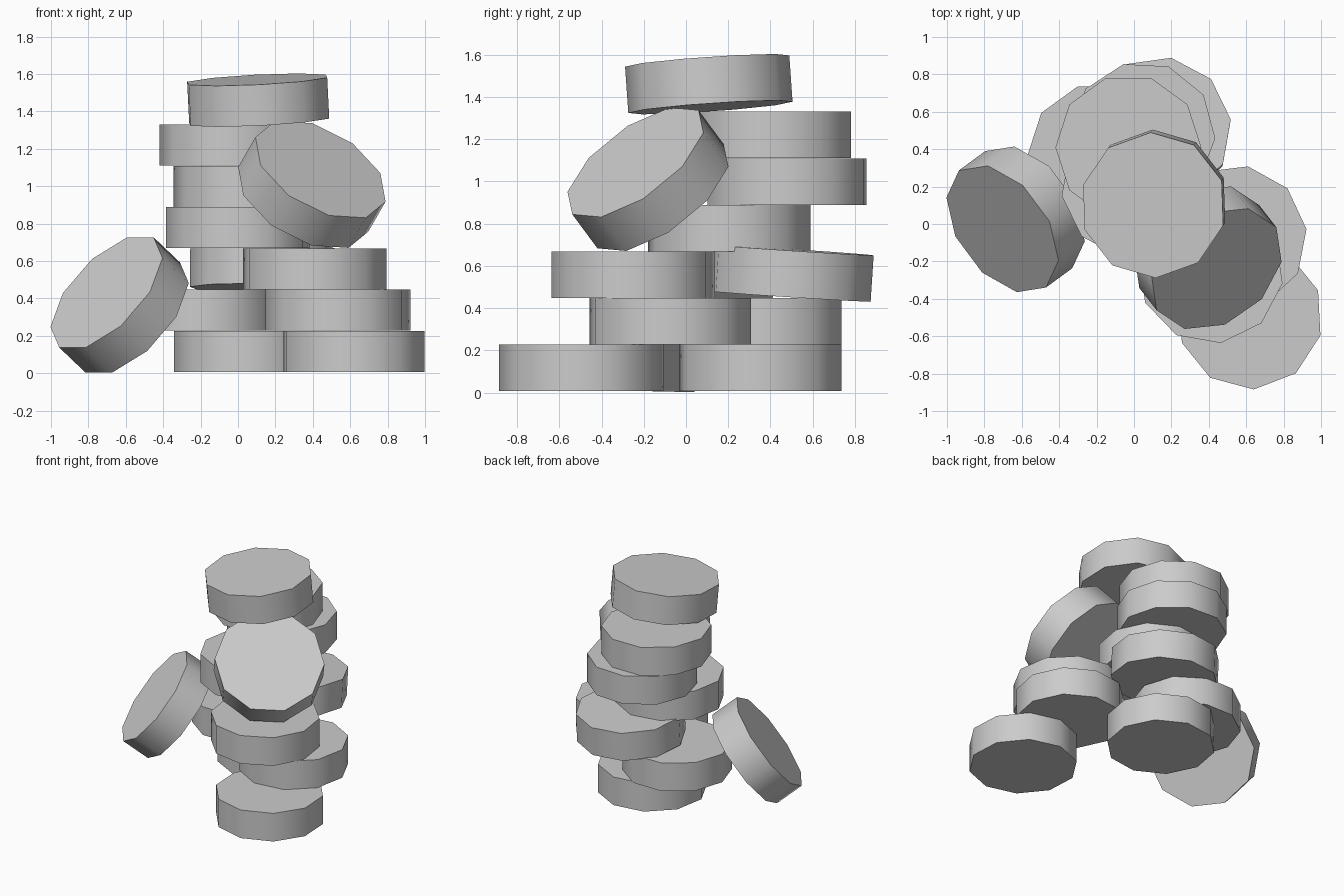
import bpy
from math import radians, cos, sin
from mathutils import Vector, Matrix

if "Cube" in bpy.data.objects:
    bpy.data.objects.remove(bpy.data.objects["Cube"])

RADIUS, HEIGHT, SIDES = 0.39, 0.22, 10


def disc(name, centre, corner, normal=(0, 0, 1)):
    """Ten-sided disc; 'corner' is the direction of one rim corner."""
    bpy.ops.mesh.primitive_cylinder_add(vertices=SIDES, radius=RADIUS, depth=HEIGHT)
    ob = bpy.context.object
    ob.name = name
    n = Vector(normal).normalized()
    c = Vector(corner)
    y = (c - n * c.dot(n)).normalized()   # the primitive has a corner on +y
    x = y.cross(n)
    rot = Matrix((x, y, n)).transposed().to_4x4()
    ob.matrix_world = Matrix.Translation(centre) @ rot
    bpy.ops.object.shade_smooth_by_angle(angle=radians(40))
    return ob


def turned(deg):
    return (cos(radians(deg)), sin(radians(deg)), 0)


# Flat stacked discs: name, x, y, level, corner angle
flat = [
    ("base_disc_front", 0.62, -0.495, 0, 21),
    ("base_disc_back", 0.045, 0.352, 0, 8),
    ("second_disc_left", -0.18, 0.365, 1, 0),
    ("second_disc_right", 0.535, -0.075, 1, 7),
    ("third_disc_front", 0.41, -0.25, 2, 26),
    ("fourth_disc", 0.0, 0.205, 3, 8),
    ("fifth_disc", 0.045, 0.478, 4, 33),
    ("sixth_disc", -0.03, 0.41, 5, 0),
]
for name, x, y, level, deg in flat:
    disc(name, (x, y, 0.117 + 0.2205 * level), turned(deg))

# Slightly tipped discs
disc("third_disc_back", (0.13, 0.498, 0.565), turned(8), (0.01, 0.065, 1))
disc("top_disc", (0.108, 0.108, 1.46), turned(20), (-0.05, -0.07, 1))

# Discs leaning against the stack
disc("leaning_disc_front", (0.395, -0.18, 1.01), (-0.045, 0.303, 0.25), (0.42, -0.54, 0.73))
disc("leaning_disc_left", (-0.633, 0.025, 0.365), (-0.295, 0.165, -0.18), (-0.64, -0.47, 0.61))
